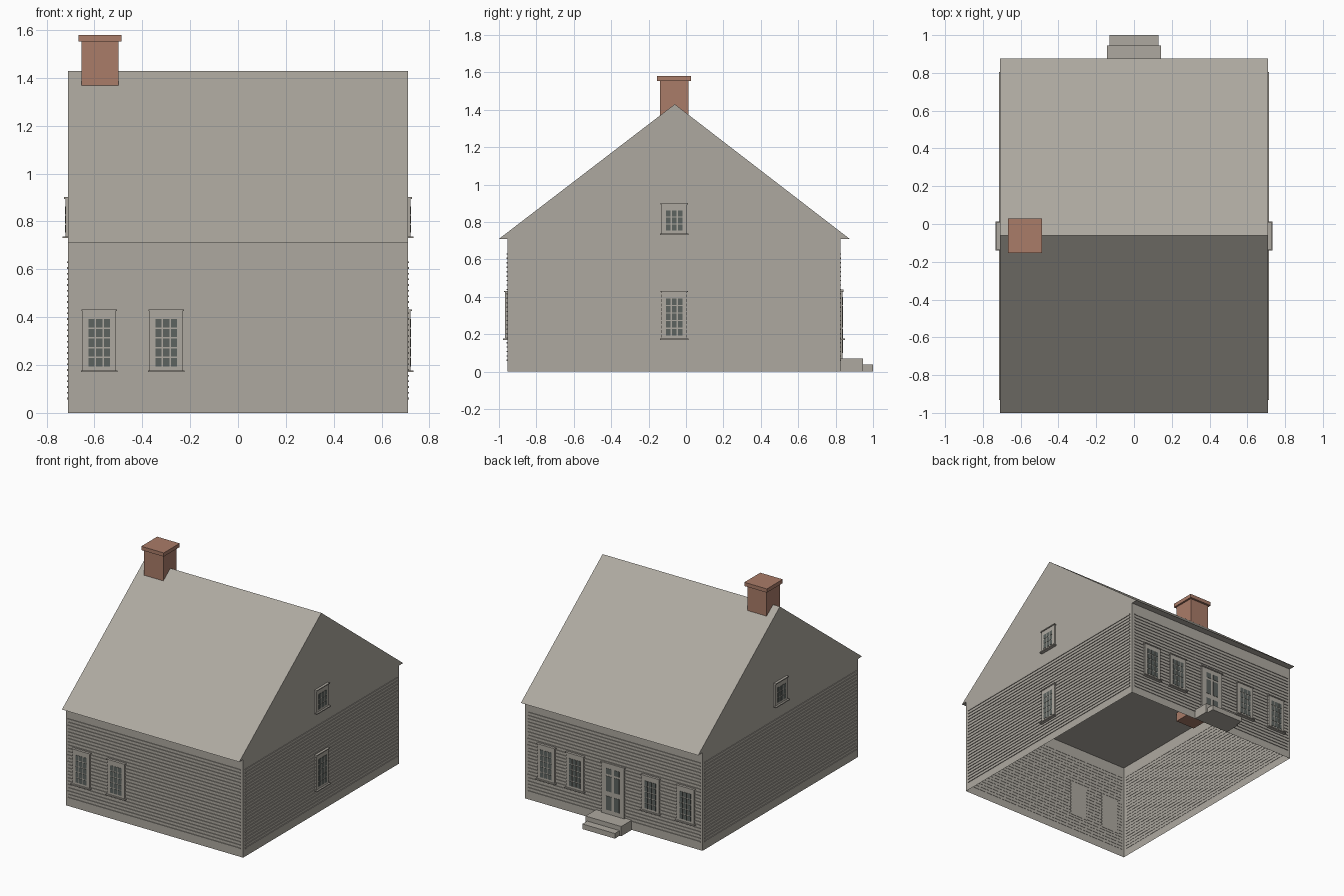
import bpy, bmesh

old = bpy.data.objects.get("Cube")
if old:
    bpy.data.objects.remove(old, do_unlink=True)


def material(name, rgb):
    m = bpy.data.materials.new(name)
    m.use_nodes = True
    m.diffuse_color = (*rgb, 1)
    m.node_tree.nodes["Principled BSDF"].inputs["Base Color"].default_value = (*rgb, 1)
    return m


STONE = material("weathered_beige", (0.42, 0.395, 0.35))
GLASS = material("dark_glass", (0.11, 0.125, 0.115))
BRICK = material("red_brick", (0.40, 0.20, 0.14))

# Wall planes: (axis running along the wall, outward sign, wall position)
WALLS = {"front": ("x", -1, -0.955), "back": ("x", 1, 0.825),
         "left": ("y", 1, 0.71), "right": ("y", -1, -0.71)}
X, Y0, Y1, EAVE = 0.71, -0.955, 0.825, 0.71


def add_box(bm, x, y, z):
    vs = [bm.verts.new((a, b, c)) for a in x for b in y for c in z]
    for f in ((0, 1, 3, 2), (4, 6, 7, 5), (0, 4, 5, 1),
              (2, 3, 7, 6), (0, 2, 6, 4), (1, 5, 7, 3)):
        bm.faces.new([vs[i] for i in f])


def add_wall_box(bm, wall, u, depth, z):
    axis, sign, pos = WALLS[wall]
    d = sorted(pos + sign * k for k in depth)
    add_box(bm, u, d, z) if axis == "x" else add_box(bm, d, u, z)


def finish(bm, name, mat, recalc=True):
    if recalc:
        bmesh.ops.recalc_face_normals(bm, faces=bm.faces)
    me = bpy.data.meshes.new(name)
    bm.to_mesh(me)
    bm.free()
    me.materials.append(mat)
    ob = bpy.data.objects.new(name, me)
    bpy.context.collection.objects.link(ob)
    return ob


def boxes(name, mat, *items):
    bm = bmesh.new()
    for item in items:
        add_box(bm, *item)
    return finish(bm, name, mat)


def wall_boxes(name, mat, wall, items):
    bm = bmesh.new()
    for item in items:
        add_wall_box(bm, wall, *item)
    return finish(bm, name, mat)


# Open-bottomed wall shell
bm = bmesh.new()
corners = [(-X, Y0), (X, Y0), (X, Y1), (-X, Y1)]
low = [bm.verts.new((a, b, 0)) for a, b in corners]
high = [bm.verts.new((a, b, EAVE)) for a, b in corners]
for i in range(4):
    j = (i + 1) % 4
    bm.faces.new((low[i], low[j], high[j], high[i]))
finish(bm, "walls", STONE, recalc=False)

# Gabled roof prism with shallow eaves
bm = bmesh.new()
profile = [(-1.0, EAVE), (0.875, EAVE), (-0.06, 1.43)]
ends = [[bm.verts.new((s * X, y, z)) for y, z in profile] for s in (-1, 1)]
for e in ends:
    bm.faces.new(e)
for i in range(3):
    j = (i + 1) % 3
    bm.faces.new((ends[0][i], ends[0][j], ends[1][j], ends[1][i]))
finish(bm, "roof", STONE)

# Clapboard lips on every wall
for wall in WALLS:
    u = (-0.692, 0.687) if WALLS[wall][0] == "x" else (-0.932, 0.805)
    wall_boxes(wall + "_clapboards", STONE, wall,
               [(u, (-0.002, 0.005), (0.057 + k * 0.0237, 0.064 + k * 0.0237))
                for k in range(25)])


def window(name, wall, c, z0, z1, rows):
    # Casing, header cap and projecting sill
    wall_boxes(name + "_frame", STONE, wall, [
        ((c - 0.069, c + 0.069), (-0.002, 0.012), (z0, z1)),
        ((c - 0.074, c + 0.074), (-0.002, 0.018), (z1 - 0.007, z1)),
        ((c - 0.077, c + 0.077), (-0.002, 0.024), (z0, z0 + 0.008))])
    # Grid of panes
    bottom, top = z0 + 0.021, z1 - 0.037
    step = (top - bottom) / rows
    wall_boxes(name + "_panes", GLASS, wall, [
        ((c + k * 0.032 - 0.013, c + k * 0.032 + 0.013), (0.010, 0.014),
         (bottom + r * step + 0.003, bottom + (r + 1) * step - 0.003))
        for k in (-1, 0, 1) for r in range(rows)])


for i, c in enumerate((-0.58, -0.3)):
    window(f"front_window_{i + 1}", "front", c, 0.17, 0.432, 5)
for i, c in enumerate((0.535, 0.305, -0.3, -0.58)):
    window(f"back_window_{i + 1}", "back", c, 0.17, 0.432, 5)
window("left_lower_window", "left", -0.063, 0.17, 0.432, 5)
for side in ("left", "right"):
    window(side + "_attic_window", side, -0.063, 0.73, 0.902, 3)

# Back door with paired panels
wall_boxes("door_frame", STONE, "back", [
    ((-0.09, 0.09), (-0.002, 0.012), (0.07, 0.44)),
    ((-0.096, 0.096), (-0.002, 0.018), (0.432, 0.44))])
wall_boxes("door_panels", GLASS, "back", [
    (sorted((s * 0.010, s * 0.052)), (0.010, 0.014), z)
    for s in (-1, 1) for z in ((0.10, 0.20), (0.235, 0.345), (0.36, 0.40))])

# Door steps
boxes("door_steps", STONE,
      ((-0.143, 0.143), (Y1, 0.945), (0, 0.07)),
      ((-0.13, 0.13), (0.945, 1.0), (0, 0.037)))

# Chimney with projecting cap
boxes("chimney", BRICK,
      ((-0.655, -0.5), (-0.14, 0.013), (0.645, 1.555)),
      ((-0.667, -0.487), (-0.154, 0.028), (1.553, 1.58)))
